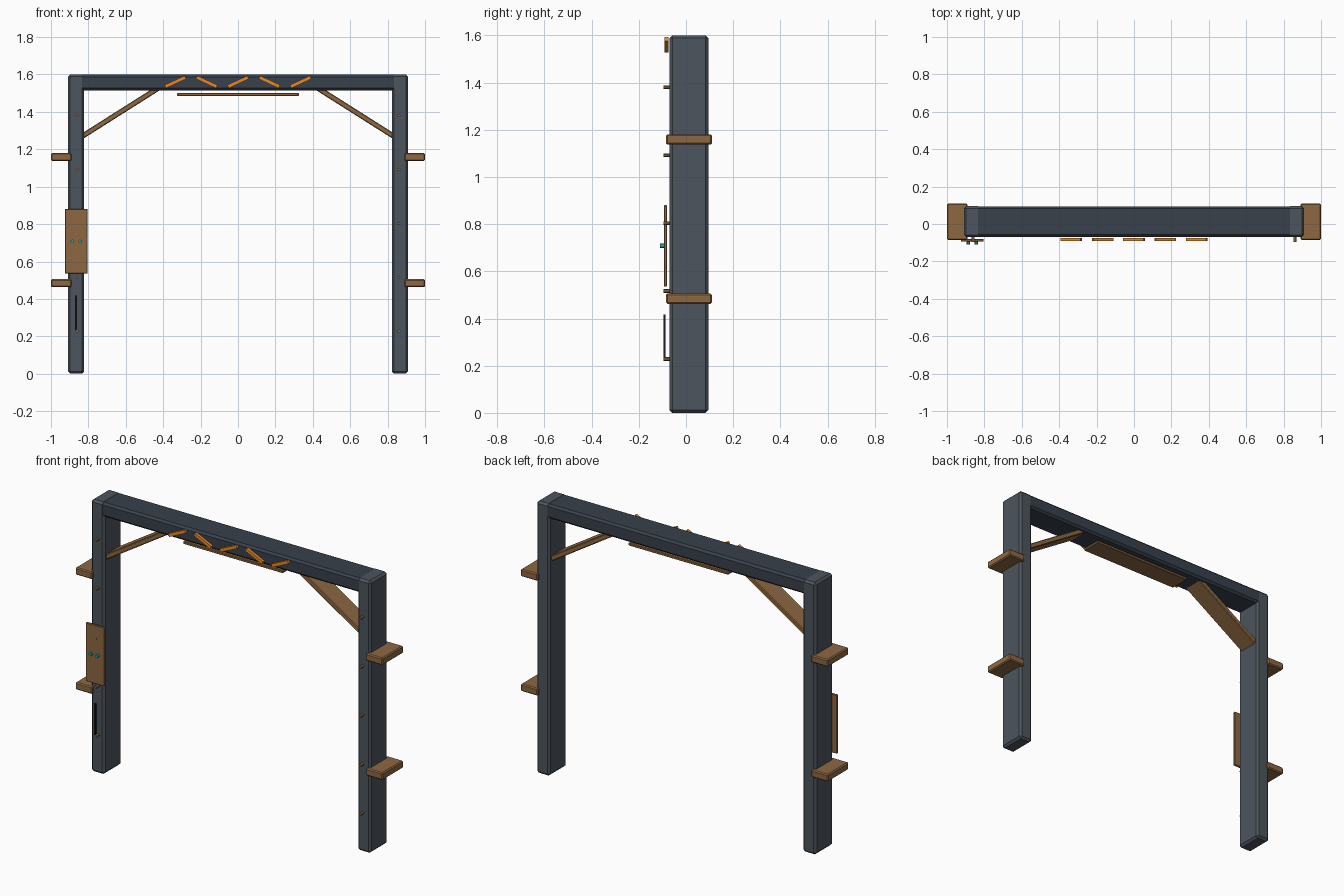
import bpy, math

if "Cube" in bpy.data.objects:
    bpy.data.objects.remove(bpy.data.objects["Cube"])

def mat(name, col):
    m = bpy.data.materials.new(name)
    m.diffuse_color = (*col, 1)
    m.use_nodes = True
    m.node_tree.nodes["Principled BSDF"].inputs["Base Color"].default_value = m.diffuse_color
    return m

STEEL = mat("slate", (0.075, 0.09, 0.11))
DARK = mat("dark_slate", (0.04, 0.052, 0.07))
WOOD = mat("wood", (0.27, 0.14, 0.055))
ORANGE = mat("orange", (0.8, 0.25, 0.02))
TEAL = mat("teal", (0.03, 0.35, 0.35))
BLACK = mat("black", (0.012, 0.012, 0.014))

def box(name, loc, size, m, bevel=0.0, tilt=0.0):
    bpy.ops.mesh.primitive_cube_add(size=1, location=loc)
    o = bpy.context.object
    o.name = name
    o.scale = size
    bpy.ops.object.transform_apply(location=False, rotation=False, scale=True)
    o.rotation_euler[1] = tilt
    o.data.materials.append(m)
    if bevel:
        b = o.modifiers.new("bevel", 'BEVEL')
        b.width = bevel
        b.segments = 1
    return o

def peg(name, x, z, y0, y1, r, m):
    bpy.ops.mesh.primitive_cylinder_add(vertices=12, radius=r, depth=y1 - y0,
                                        location=(x, (y0 + y1) / 2, z),
                                        rotation=(math.pi / 2, 0, 0))
    o = bpy.context.object
    o.name = name
    o.data.materials.append(m)
    bpy.ops.object.shade_smooth_by_angle()

YC = 0.0125

# Top beam
box("top_beam", (0, YC, 1.557), (1.80, 0.163, 0.084), DARK, 0.012)

for side, s in (("left", -1), ("right", 1)):
    # Posts
    box(f"{side}_post", (s * 0.866, YC, 0.8), (0.086, 0.165, 1.6), STEEL, 0.012)
    # Side steps
    for i, z in enumerate((0.484, 1.159)):
        box(f"{side}_step_{i}", (s * 0.945, YC, z), (0.11, 0.195, 0.043), WOOD, 0.006)
    # Diagonal corner braces
    box(f"{side}_brace", (s * 0.63, YC, 1.398), (0.49, 0.12, 0.028), WOOD, 0.004,
        s * math.atan2(0.25, 0.395))
    # Front pegs
    for i in range(5):
        peg(f"{side}_peg_{i}", s * 0.86, 0.228 + i * 0.288, -0.095, -0.065, 0.008, WOOD)

# Board under the beam
box("under_board", (0, YC, 1.493), (0.65, 0.12, 0.016), WOOD, 0.003)

# Zigzag slats on the beam front
for i in range(5):
    box(f"zigzag_slat_{i}", (-0.335 + i * 0.1675, -0.083, 1.56), (0.118, 0.016, 0.019),
        ORANGE, 0, math.radians(25) * (-1 if i % 2 == 0 else 1))

# Front panel with two studs, and the slim bar below it
box("front_panel", (-0.865, -0.087, 0.708), (0.122, 0.014, 0.345), WOOD, 0.003)
for i, x in enumerate((-0.886, -0.844)):
    peg(f"panel_stud_{i}", x, 0.708, -0.11, -0.088, 0.009, TEAL)
box("slim_bar", (-0.866, -0.091, 0.323), (0.011, 0.007, 0.19), BLACK)
